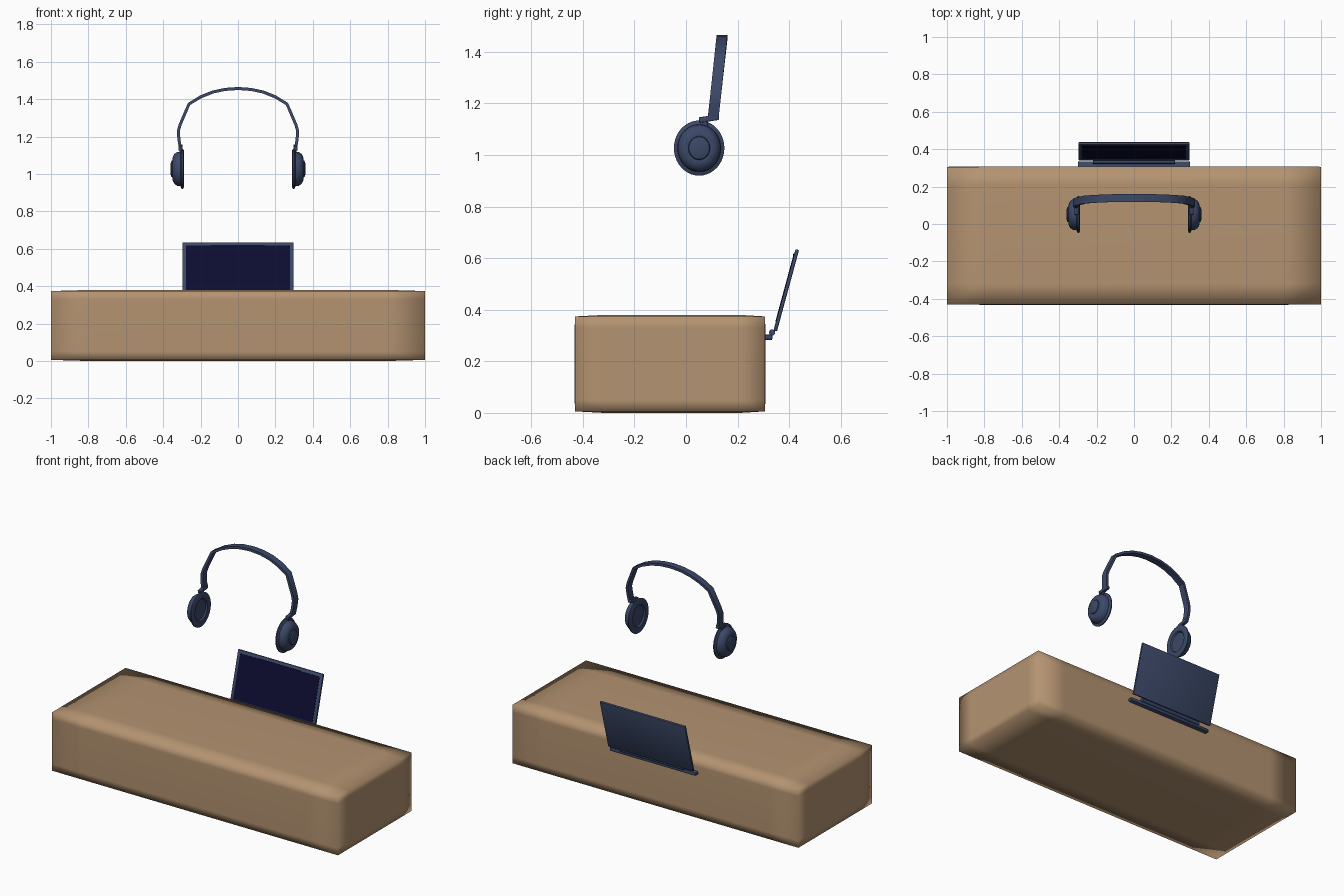
import bpy, bmesh, math
from mathutils import Matrix, Vector

if "Cube" in bpy.data.objects:
    bpy.data.objects.remove(bpy.data.objects["Cube"])


def material(name, rgb):
    m = bpy.data.materials.new(name)
    m.diffuse_color = (*rgb, 1)
    m.use_nodes = True
    m.node_tree.nodes["Principled BSDF"].inputs["Base Color"].default_value = m.diffuse_color
    return m


TAN = material("tan", (0.456, 0.292, 0.165))
SLATE = material("slate blue", (0.044, 0.065, 0.138))
NAVY = material("dark navy", (0.004, 0.004, 0.032))


def finish(name, bm, mat, angle=None):
    bmesh.ops.recalc_face_normals(bm, faces=bm.faces)
    me = bpy.data.meshes.new(name)
    bm.to_mesh(me)
    bm.free()
    me.materials.append(mat)
    ob = bpy.data.objects.new(name, me)
    bpy.context.collection.objects.link(ob)
    if angle:
        bpy.ops.object.select_all(action='DESELECT')
        ob.select_set(True)
        bpy.context.view_layer.objects.active = ob
        bpy.ops.object.shade_smooth_by_angle(angle=math.radians(angle))
    return ob


def box(name, lo, hi, mat, bevel=0.0, matrix=Matrix()):
    bm = bmesh.new()
    lo, hi = Vector(lo), Vector(hi)
    bmesh.ops.create_cube(bm, size=1, matrix=Matrix.Translation((lo + hi) / 2)
                          @ Matrix.Diagonal((*(hi - lo), 1)))
    if bevel:
        bmesh.ops.bevel(bm, geom=bm.edges[:], offset=bevel, segments=2,
                        profile=0.5, affect='EDGES')
    bm.transform(matrix)
    return finish(name, bm, mat, 35 if bevel else None)


# Desk block: box with support loops, slightly crowned faces, fully smooth
bm = bmesh.new()
bmesh.ops.create_cube(bm, size=2)
lo, hi = Vector((-1, -0.432, 0)), Vector((1, 0.308, 0.38))
bm.transform(Matrix.Translation((lo + hi) / 2) @ Matrix.Diagonal((*((hi - lo) / 2), 1)))
for axis, cuts in enumerate(((-0.8, 0.8), (-0.32, 0.21), (0.05, 0.33))):
    for c in cuts:
        co, no = Vector(), Vector()
        co[axis], no[axis] = c, 1
        bmesh.ops.bisect_plane(bm, geom=bm.verts[:] + bm.edges[:] + bm.faces[:],
                               plane_co=co, plane_no=no)
for v in bm.verts:
    ends = [a for a in range(3) if min(v.co[a] - lo[a], hi[a] - v.co[a]) < 1e-4]
    if len(ends) > 1:
        for a in ends:
            if a > 0:
                v.co[a] += (0.006 if a == 2 else 0.002) * (1 if v.co[a] < (lo[a] + hi[a]) / 2 else -1)
finish("desk_block", bm, TAN, 180)

# Laptop: base sunk in the block, hinge bar and leaning lid
box("laptop_base", (-0.3, -0.08, 0.282), (0.3, 0.335, 0.304), SLATE, 0.006)
bm = bmesh.new()
bmesh.ops.create_cone(bm, cap_ends=True, segments=16, radius1=0.012, radius2=0.012, depth=0.44,
                      matrix=Matrix.Translation((0, 0.334, 0.312)) @ Matrix.Rotation(math.pi / 2, 4, 'Y'))
finish("laptop_hinge", bm, SLATE, 40)
lean = Matrix.Translation((0, 0.346, 0.318)) @ Matrix.Rotation(math.radians(-15.2), 4, 'X')
box("laptop_lid", (-0.298, -0.007, 0), (0.298, 0.007, 0.327), SLATE, 0.004, lean)
box("laptop_display", (-0.277, -0.009, 0.035), (0.277, -0.006, 0.307), NAVY, 0, lean)
box("camera_strip", (-0.145, -0.0105, 0.300), (0.145, -0.006, 0.309), NAVY, 0, lean)

# Headband: flat strip swept along a mirrored arch, leaning back
half = [(0.07, 1.452), (0.135, 1.438), (0.2, 1.412), (0.262, 1.374), (0.286, 1.318),
        (0.31, 1.262), (0.319, 1.23), (0.316, 1.185), (0.31, 1.148)]
path = [Vector((-x, z)) for x, z in reversed(half)] + [Vector((0, 1.457))] + [Vector(p) for p in half]
bm = bmesh.new()
rings = []
for i, p in enumerate(path):
    d = (path[min(i + 1, len(path) - 1)] - path[max(i - 1, 0)]).normalized()
    n = Vector((-d.y, d.x)) * 0.008
    y = 0.106 + (p.y - 1.15) * 0.11
    rings.append([bm.verts.new((p.x + s * n.x, y + t * 0.021, p.y + s * n.y))
                  for s, t in ((1, 1), (1, -1), (-1, -1), (-1, 1))])
for a, b in zip(rings, rings[1:]):
    for k in range(4):
        bm.faces.new((a[k], a[(k + 1) % 4], b[(k + 1) % 4], b[k]))
bm.faces.new(rings[0])
bm.faces.new(rings[-1])
finish("headband", bm, SLATE, 35)

# Ear cups: oval lathe (distance out, radius) with padded rim, dome and centre cap
profile = [(0.301, 0), (0.301, 0.062), (0.292, 0.068), (0.290, 0.080), (0.290, 0.100),
           (0.294, 0.107), (0.301, 0.107), (0.304, 0.100), (0.308, 0.092), (0.325, 0.090),
           (0.340, 0.080), (0.348, 0.066), (0.351, 0.050), (0.350, 0.046),
           (0.356, 0.043), (0.360, 0.030), (0.362, 0)]
SEG = 40
for side, label in ((-1, "left"), (1, "right")):
    bm = bmesh.new()
    rings = []
    for x, r in profile:
        count = SEG if r else 1
        rings.append([bm.verts.new((side * x,
                                    0.051 + 0.915 * r * math.cos(2 * math.pi * k / SEG),
                                    1.027 + r * math.sin(2 * math.pi * k / SEG)))
                      for k in range(count)])
    for a, b in zip(rings, rings[1:]):
        for k in range(SEG):
            j = (k + 1) % SEG
            quad = [a[k % len(a)], a[j % len(a)], b[j % len(b)], b[k % len(b)]]
            bm.faces.new(list(dict.fromkeys(quad)))
    finish(label + "_ear_cup", bm, SLATE, 40)

    # Yoke joining the band end to the cup, plus a small pivot block
    tilt = Matrix.Translation((side * 0.307, 0.088, 1.141)) @ Matrix.Rotation(math.radians(9), 4, 'X')
    box(label + "_yoke", (-0.011, -0.038, -0.011), (0.011, 0.04, 0.011), SLATE, 0.004, tilt)
    box(label + "_pivot", (side * 0.304 - 0.008, 0.052, 1.105),
        (side * 0.304 + 0.008, 0.085, 1.14), SLATE, 0.003)
